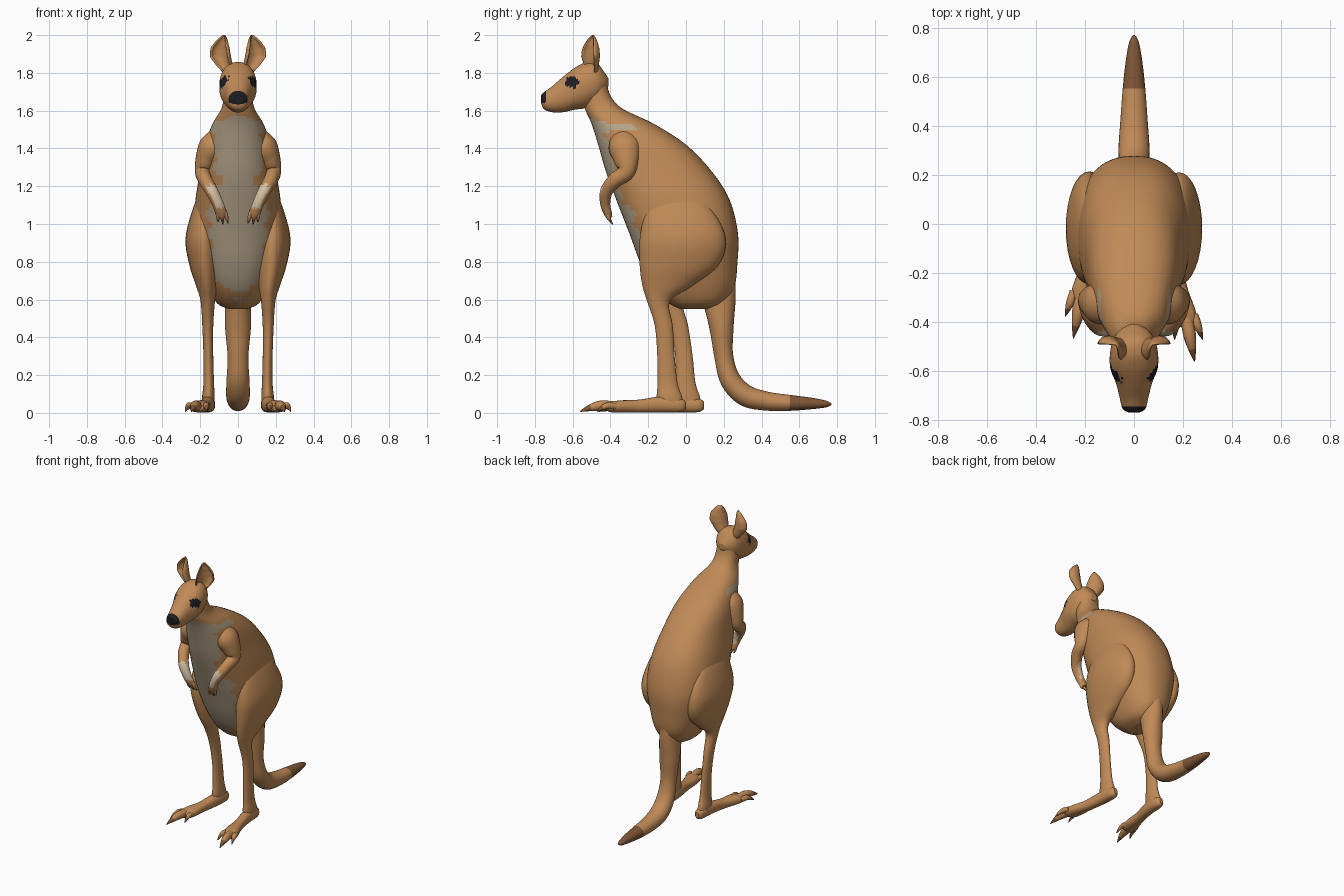
import bpy, math, random
from mathutils import Vector
random.seed(4)


def material(name, rgb):
    m = bpy.data.materials.new(name)
    m.diffuse_color = (*rgb, 1)
    return m


FUR = material("tan_fur", (0.53, 0.255, 0.095))
BROWN = material("dark_brown_fur", (0.22, 0.095, 0.037))
BELLY = material("belly_grey_cream", (0.46, 0.37, 0.255))
CREAM = material("pale_cream", (0.66, 0.53, 0.37))
BLACK = material("black", (0.012, 0.012, 0.016))


def spline(rows, sub):
    """Catmull-Rom interpolation of tuples."""
    out = []
    n = len(rows)
    for i in range(n - 1):
        p = [rows[max(0, min(n - 1, i + k))] for k in (-1, 0, 1, 2)]
        for j in range(sub):
            t = j / sub
            out.append([0.5 * (2 * b + (c - a) * t + (2 * a - 5 * b + 4 * c - d) * t * t
                               + (3 * b - a - 3 * c + d) * t ** 3) for a, b, c, d in zip(*p)])
    return out + [list(rows[-1])]


def lookup(table, v):
    """Linear interpolation in a sorted (key, value) table."""
    for (a, fa), (b, fb) in zip(table, table[1:]):
        if a <= v <= b:
            return fa + (fb - fa) * (v - a) / (b - a)
    return 0


def make(name, verts, faces, mats, rule=None):
    me = bpy.data.meshes.new(name)
    me.from_pydata(verts, [], faces)
    me.validate()
    for m in mats:
        me.materials.append(m)
    ob = bpy.data.objects.new(name, me)
    bpy.context.collection.objects.link(ob)
    for p in me.polygons:
        p.use_smooth = len(p.vertices) < 5
        if rule:
            p.material_index = rule(p.center, p.normal)
    return ob


def loft(name, rows, plane=None, seg=24, sub=5, power=2.0, mats=(FUR,), rule=None):
    """Skin of rings (x, y, z, half_side, half_up); plane fixes the ring normal, else it follows the path."""
    rows = spline(rows, sub)
    verts = []
    n = len(rows)
    for i, r in enumerate(rows):
        c = Vector(r[:3])
        t = plane and Vector(plane) or Vector(rows[min(n - 1, i + 1)][:3]) - Vector(rows[max(0, i - 1)][:3])
        t.normalize()
        side = Vector((1, 0, 0))
        side = (side - t * side.dot(t)).normalized()
        up = t.cross(side)
        for k in range(seg):
            a = 2 * math.pi * k / seg
            ca, sa = math.cos(a), math.sin(a)
            u = math.copysign(abs(ca) ** (2 / power), ca) * max(r[3], 0.001)
            v = math.copysign(abs(sa) ** (2 / power), sa) * max(r[4], 0.001)
            verts.append(c + side * u + up * v)
    faces = [(i * seg + k, i * seg + (k + 1) % seg, (i + 1) * seg + (k + 1) % seg, (i + 1) * seg + k)
             for i in range(n - 1) for k in range(seg)]
    faces += [tuple(range(seg))[::-1], tuple(range((n - 1) * seg, n * seg))]
    return make(name, verts, faces, mats, rule)


def upright(rows):
    """(z, front y, back y, centre x, half width) to horizontal rings."""
    return [(x, (f + b) / 2, z, w, (b - f) / 2) for z, f, b, x, w in rows]


# Torso and neck, with a ragged pale front
bib = [(0.64, 0.05), (0.7, 0.11), (0.76, 0.15), (0.9, 0.15), (1.08, 0.16), (1.16, 0.12), (1.24, 0.09),
       (1.34, 0.14), (1.42, 0.13), (1.53, 0.135), (1.57, 0.05), (1.58, 0)]


def torso_rule(c, n):
    jag = 0.018 * math.sin(c.z * 55) + random.uniform(-0.008, 0.008)
    return int(n.y < 0.1 and c.y < -0.08 and abs(c.x) < lookup(bib, c.z) + jag)


torso = [(0.55, -0.03, 0.13, 0, 0.05), (0.58, -0.09, 0.20, 0, 0.11), (0.66, -0.17, 0.255, 0, 0.155),
         (0.79, -0.24, 0.272, 0, 0.20), (0.95, -0.30, 0.275, 0, 0.235), (1.13, -0.37, 0.23, 0, 0.225),
         (1.28, -0.425, 0.135, 0, 0.20), (1.42, -0.465, 0.0, 0, 0.175), (1.53, -0.50, -0.17, 0, 0.135),
         (1.61, -0.535, -0.335, 0, 0.088), (1.68, -0.545, -0.40, 0, 0.075), (1.76, -0.54, -0.42, 0, 0.07)]
loft("torso", upright(torso), (0, 0, 1), 56, 6, 2.3, (FUR, BELLY), torso_rule)


# Head with painted eyes and nose
def head_rule(c, n):
    if c.y < -0.741 and c.z > 1.63 + 0.25 * abs(c.x):
        return 1
    e = math.hypot((c.y + 0.607) / 0.036, (c.z - 1.752) / 0.029)
    return int(e < 1 + random.uniform(-0.2, 0.2) and abs(c.x) > 0.03)


head = [(-0.767, 1.64, 1.682, 0.025), (-0.752, 1.608, 1.698, 0.047), (-0.71, 1.592, 1.728, 0.058),
        (-0.65, 1.592, 1.78, 0.073), (-0.59, 1.605, 1.826, 0.096), (-0.53, 1.615, 1.855, 0.098),
        (-0.47, 1.65, 1.85, 0.085), (-0.43, 1.70, 1.80, 0.055), (-0.41, 1.73, 1.77, 0.02)]
loft("head", [(0, y, (a + b) / 2, w, (b - a) / 2) for y, a, b, w in head], (0, 1, 0), 48, 7, 2.2,
     (FUR, BLACK), head_rule)

# Tail, dark towards the tip
tail = [(0.15, 0.76, 0.11), (0.175, 0.6, 0.088), (0.188, 0.45, 0.064), (0.2, 0.3, 0.05), (0.235, 0.175, 0.055),
        (0.315, 0.092, 0.057), (0.43, 0.062, 0.05), (0.55, 0.053, 0.042), (0.66, 0.05, 0.031),
        (0.74, 0.047, 0.018), (0.77, 0.046, 0.004)]
loft("tail", [(0, y, z, min(r * 1.1, 0.068), r) for y, z, r in tail], None, 28, 6, 2,
     (FUR, BROWN), lambda c, n: int(c.y > 0.55))

leg = [(1.17, -0.13, 0.02, 0.185, 0.015), (1.07, -0.21, 0.14, 0.185, 0.058), (0.92, -0.245, 0.21, 0.185, 0.093),
       (0.78, -0.245, 0.17, 0.175, 0.082), (0.67, -0.23, 0.03, 0.165, 0.056), (0.59, -0.205, -0.085, 0.16, 0.038),
       (0.46, -0.165, -0.07, 0.16, 0.029), (0.3, -0.152, -0.06, 0.157, 0.026), (0.16, -0.15, -0.045, 0.155, 0.028),
       (0.08, -0.155, -0.02, 0.157, 0.033), (0.02, -0.14, -0.015, 0.157, 0.028)]
back_step = [(0, 0.095), (0.3, 0.095), (0.6, 0.07), (0.75, 0.03), (0.9, 0), (2, 0)]
foot = [(0.155, 0.0, 0.04, 0.012, 0.02), (0.155, -0.03, 0.04, 0.032, 0.036), (0.16, -0.13, 0.045, 0.036, 0.042),
        (0.18, -0.25, 0.036, 0.035, 0.034), (0.2, -0.35, 0.034, 0.05, 0.032), (0.21, -0.4, 0.03, 0.046, 0.026),
        (0.213, -0.42, 0.028, 0.03, 0.016)]
arm = [(0.10, -0.33, 1.47, 0.05, 0.06), (0.135, -0.325, 1.41, 0.072, 0.085), (0.168, -0.315, 1.34, 0.058, 0.068),
       (0.186, -0.318, 1.275, 0.042, 0.046), (0.173, -0.375, 1.232, 0.037, 0.04), (0.14, -0.42, 1.175, 0.034, 0.034),
       (0.108, -0.428, 1.11, 0.03, 0.027), (0.09, -0.415, 1.06, 0.03, 0.022), (0.084, -0.405, 1.035, 0.022, 0.016)]
toes = [("inner", 0.172, 0.165, -0.47, 0.016), ("middle", 0.212, 0.247, -0.56, 0.026),
        ("outer", 0.245, 0.28, -0.47, 0.017)]
ear_width = [(0, 0.026), (0.2, 0.046), (0.45, 0.06), (0.65, 0.054), (0.82, 0.036), (0.93, 0.02), (1, 0.004)]

for s, tag in ((1, "right"), (-1, "left")):
    # Hind leg; one stands a step behind the other
    def step(z):
        return lookup(back_step, z) if s < 0 else 0
    loft(tag + "_hind_leg", [(s * x, y + step(z), z, w, d) for x, y, z, w, d in upright(leg)],
         (0, 0, 1), 32, 5)
    loft(tag + "_foot", [(s * x, y + step(0), z, w, h) for x, y, z, w, h in foot], (0, 1, 0), 20, 4, 2.3)
    for part, x0, x1, y1, r in toes:
        y0, dy = -0.37, step(0)
        path = [(x0, y0, 0.034, r, r), (x0 * 0.6 + x1 * 0.4, y0 + 0.42 * (y1 - y0), 0.038, r, r * 1.05),
                (x0 * 0.3 + x1 * 0.7, y0 + 0.72 * (y1 - y0), 0.027, r * 0.65, r * 0.7), (x1, y1, 0.008, 0.002, 0.003)]
        claw = y0 + 0.72 * (y1 - y0) + dy
        loft(f"{tag}_{part}_toe", [(s * x, y + dy, z, w, h) for x, y, z, w, h in path], None, 12, 4, 2,
             (FUR, BROWN), lambda c, n: int(c.y < claw))

    # Arm, pale on the inner forearm
    loft(tag + "_arm", [(s * x, y, z, w, h) for x, y, z, w, h in arm], None, 24, 6, 2, (FUR, CREAM),
         lambda c, n: int(1.085 < c.z + random.uniform(-0.01, 0.01) < 1.205 and c.y < -0.37
                          and (c.x * s - lookup([(1.0, 0.08), (1.11, 0.108), (1.175, 0.14), (1.3, 0.2)], c.z)) < 0.018))
    for i, (x1, y1, z1) in enumerate(((0.105, -0.40, 1.012), (0.08, -0.388, 0.998), (0.052, -0.395, 1.005))):
        x0 = 0.106 - 0.017 * i
        path = [(x0, -0.415, 1.07, 0.013, 0.014), ((x0 + x1) / 2, -0.412, 1.038, 0.011, 0.012),
                (x1, y1, z1, 0.003, 0.003)]
        loft(f"{tag}_finger_{i + 1}", [(s * x, y, z, w, h) for x, y, z, w, h in path], None, 10, 4, 2,
             (FUR, BROWN), lambda c, n: int(c.z < 1.02))

    # Cupped ear, opening forward and outward
    rows, cols = 18, 14
    verts = []
    for i in range(rows + 1):
        t = i / rows
        hw = lookup(ear_width, t)
        cx = lookup([(0, 0.05), (0.45, 0.085), (0.7, 0.087), (1, 0.075)], t)
        for j in range(cols + 1):
            a = math.pi * (j / cols - 0.5) * 1.15
            u, v = math.sin(a) * hw, math.cos(a) * hw * 0.85 - 0.02 * math.sin(math.pi * t)
            verts.append((s * (cx + 0.78 * u - 0.5 * v), -0.495 + 0.55 * u + 0.8 * v, 1.8 + 0.198 * t))
    w = cols + 1
    faces = [(i * w + j, i * w + j + 1, (i + 1) * w + j + 1, (i + 1) * w + j)[::s]
             for i in range(rows) for j in range(cols)]
    ear = make(tag + "_ear", verts, faces, (FUR,))
    thick = ear.modifiers.new("thickness", "SOLIDIFY")
    thick.thickness = 0.008
    thick.offset = 0
